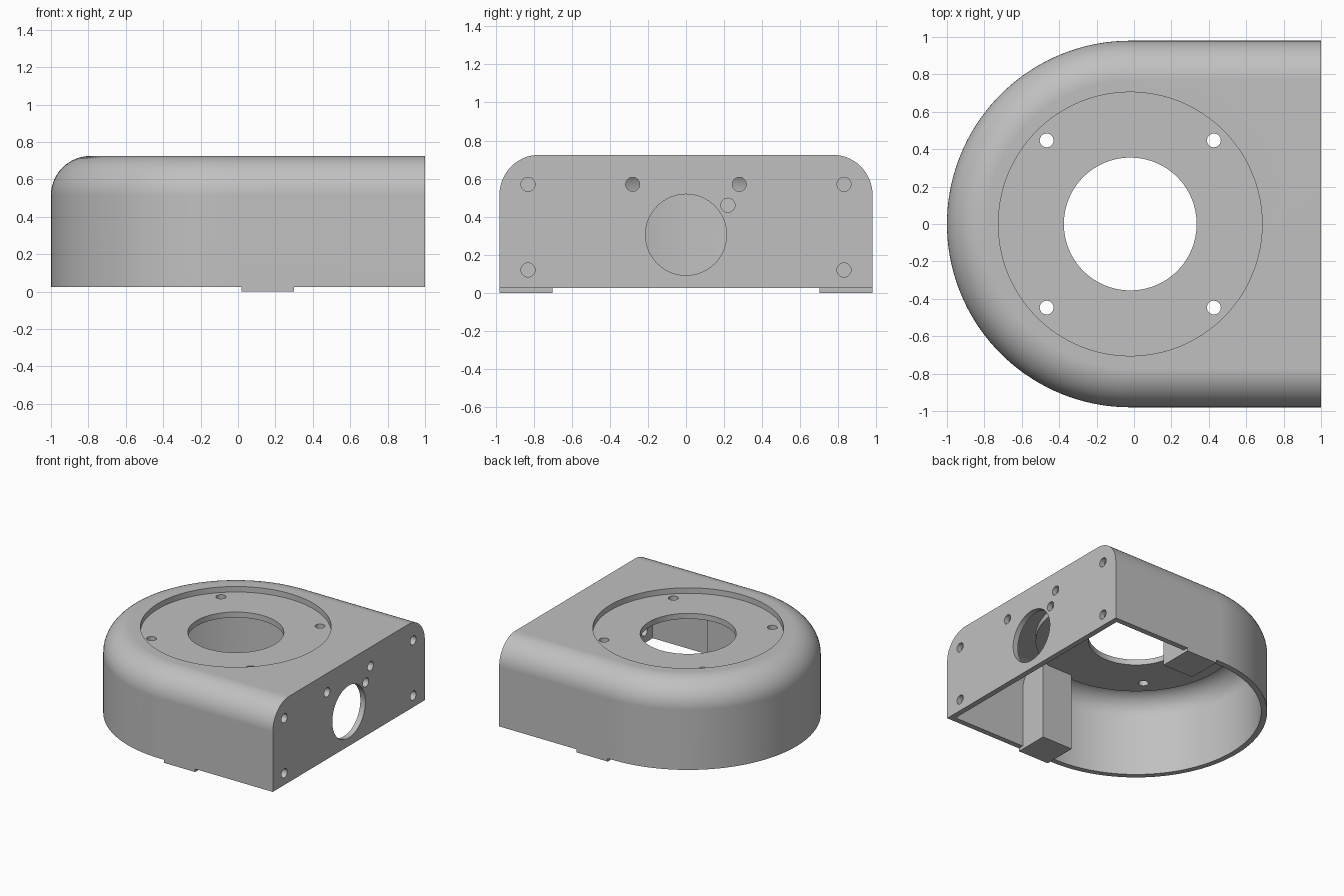
import bpy, bmesh, math
from mathutils import Matrix

if "Cube" in bpy.data.objects:
    bpy.data.objects.remove(bpy.data.objects["Cube"])

CX, R = -0.02, 0.98              # centre and radius of the rounded end
BASE, TOP, FILLET = 0.025, 0.725, 0.21
WALL = 0.045

grey = bpy.data.materials.new("Plain grey")
grey.use_nodes = True
colour = (0.53, 0.53, 0.53, 1)
grey.diffuse_color = colour
grey.node_tree.nodes["Principled BSDF"].inputs["Base Color"].default_value = colour


def finish(name, bm):
    bmesh.ops.recalc_face_normals(bm, faces=bm.faces)
    mesh = bpy.data.meshes.new(name)
    bm.to_mesh(mesh)
    bm.free()
    mesh.materials.append(grey)
    obj = bpy.data.objects.new(name, mesh)
    bpy.context.collection.objects.link(obj)
    return obj


def d_body(name, radius, end_x, bottom, top, fillet, arc=72, steps=14):
    """Solid with a D-shaped plan and a rounded upper edge."""
    bm = bmesh.new()
    levels = [(0, bottom)]
    for i in range(steps + 1):
        a = math.pi / 2 * i / steps
        levels.append((fillet * (1 - math.cos(a)), top - fillet + fillet * math.sin(a)))
    rings = []
    for inset, z in levels:
        r = radius - inset
        pts = [(end_x, r)]
        for i in range(arc + 1):
            a = math.pi / 2 + math.pi * i / arc
            pts.append((CX + r * math.cos(a), r * math.sin(a)))
        pts.append((end_x, -r))
        rings.append([bm.verts.new((x, y, z)) for x, y in pts])
    n = len(rings[0])
    for low, high in zip(rings, rings[1:]):
        for i in range(n):
            j = (i + 1) % n
            if i < n - 1:
                bm.faces.new((low[i], low[j], high[j], high[i]))
    bm.faces.new(rings[0])
    bm.faces.new(rings[-1])
    # single flat face closing the straight end
    bm.faces.new([r[0] for r in rings] + [r[-1] for r in reversed(rings)])
    return finish(name, bm)


def box(name, low, high):
    bm = bmesh.new()
    bmesh.ops.create_cube(bm, size=1)
    for v in bm.verts:
        v.co = [(a + b) / 2 + c * (b - a) for a, b, c in zip(low, high, v.co)]
    return finish(name, bm)


def cylinder(name, centre, radius, depth, along_x=False, segments=32):
    bm = bmesh.new()
    turn = Matrix.Rotation(math.pi / 2, 4, 'Y') if along_x else Matrix()
    bmesh.ops.create_cone(bm, cap_ends=True, segments=segments, radius1=radius,
                          radius2=radius, depth=depth,
                          matrix=Matrix.Translation(centre) @ turn)
    return finish(name, bm)


def combine(target, tool, operation='DIFFERENCE'):
    mod = target.modifiers.new("Combine", 'BOOLEAN')
    mod.object, mod.operation, mod.solver = tool, operation, 'EXACT'
    bpy.context.view_layer.objects.active = target
    bpy.ops.object.modifier_apply(modifier=mod.name)
    bpy.data.objects.remove(tool)


# Outer body and the hollow inside it
housing = d_body("housing", R, 1.0, BASE, TOP, FILLET)
cavity = d_body("cavity", R - WALL, 1.0 - WALL, -0.1, TOP - WALL, FILLET - WALL)

# Corner posts and the thicker disc under the recess stay solid
for s in (-1, 1):
    ys = sorted((s * 0.70, s * 1.2))
    combine(cavity, box("post", (0.02, ys[0], -0.3), (0.30, ys[1], 1)))
combine(cavity, cylinder("disc", (CX, 0, 0.835), 0.75, 0.4, segments=128))
combine(housing, cavity)

# Feet below the posts
for s in (-1, 1):
    ys = sorted((s * 0.70, s * R))
    combine(housing, box("foot", (0.02, ys[0], 0), (0.30, ys[1], 0.1)), 'UNION')

# Round recess, central opening and screw holes in the top
combine(housing, cylinder("recess", (CX, 0, TOP - WALL + 0.1), 0.705, 0.2, segments=128))
combine(housing, cylinder("opening", (CX, 0, 0.7), 0.355, 0.4, segments=96))
for sx in (-1, 1):
    for sy in (-1, 1):
        combine(housing, cylinder("screw", (CX + sx * 0.447, sy * 0.447, 0.7), 0.037, 0.3))

# Port and small holes through the flat end wall
combine(housing, cylinder("port", (1, 0, 0.305), 0.213, 0.3, True, 72))
small = [(s * y, z) for s in (-1, 1) for y, z in ((0.83, 0.57), (0.83, 0.12), (0.28, 0.57))]
for y, z in small + [(0.22, 0.46)]:
    combine(housing, cylinder("hole", (1, y, z), 0.037, 0.3, True))

# Smooth curves, sharp edges
bpy.ops.object.select_all(action='DESELECT')
housing.select_set(True)
bpy.context.view_layer.objects.active = housing
bpy.ops.object.shade_smooth_by_angle(angle=math.radians(30))
weighted = housing.modifiers.new("Weighted normals", 'WEIGHTED_NORMAL')
weighted.keep_sharp = True
